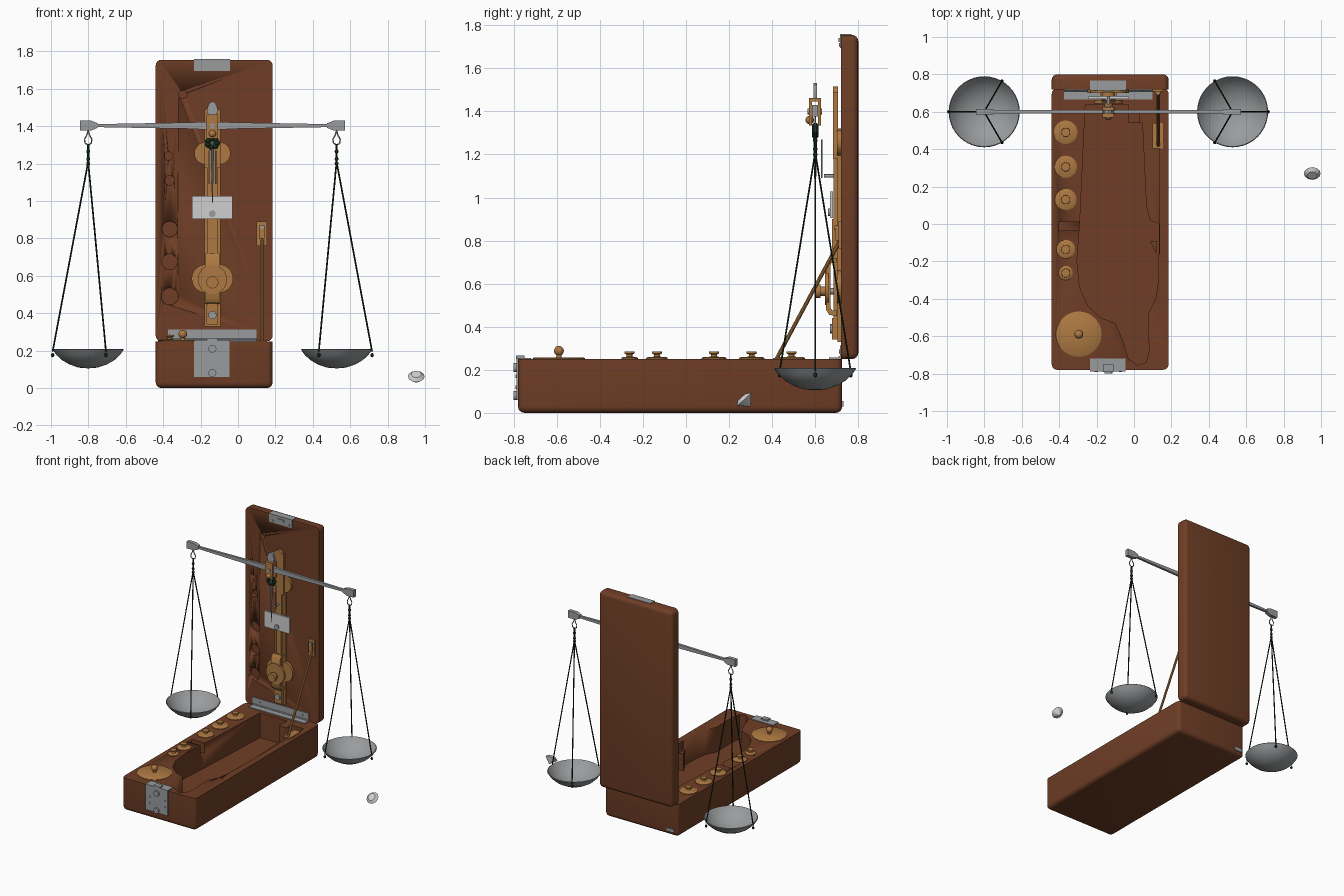
import bpy, bmesh, math
from mathutils import Matrix, Vector

cube = bpy.data.objects.get("Cube")
if cube:
    bpy.data.objects.remove(cube, do_unlink=True)


def material(name, r, g, b):
    m = bpy.data.materials.new(name)
    m.use_nodes = True
    m.diffuse_color = (r, g, b, 1)
    m.node_tree.nodes["Principled BSDF"].inputs["Base Color"].default_value = (r, g, b, 1)
    return m


wood = material("brown wood", 0.16, 0.048, 0.019)
brass = material("brass", 0.42, 0.19, 0.055)
steel = material("steel", 0.32, 0.33, 0.34)
ivory = material("pale plate", 0.62, 0.62, 0.62)
cord = material("dark green cord", 0.006, 0.022, 0.008)


def finish(name, bm, mat, angle=35):
    bmesh.ops.recalc_face_normals(bm, faces=bm.faces)
    me = bpy.data.meshes.new(name)
    bm.to_mesh(me)
    bm.free()
    me.materials.append(mat)
    me.shade_smooth()
    me.set_sharp_from_angle(angle=math.radians(angle))
    ob = bpy.data.objects.new(name, me)
    bpy.context.collection.objects.link(ob)
    return ob


def add_box(bm, x0, x1, y0, y1, z0, z1):
    m = Matrix.Translation(((x0 + x1) / 2, (y0 + y1) / 2, (z0 + z1) / 2))
    bmesh.ops.create_cube(bm, size=1, matrix=m @ Matrix.Diagonal((x1 - x0, y1 - y0, z1 - z0, 1)))


def box(name, mat, *bounds):
    bm = bmesh.new()
    add_box(bm, *bounds)
    return finish(name, bm, mat)


def rod(name, mat, points, r, r2=None, sides=10):
    """Round bar through the points, tapering from r to r2."""
    bm = bmesh.new()
    for a, b in zip(points, points[1:]):
        a, b = Vector(a), Vector(b)
        m = Matrix.Translation((a + b) / 2) @ (b - a).to_track_quat("Z", "Y").to_matrix().to_4x4()
        bmesh.ops.create_cone(bm, cap_ends=True, segments=sides, radius1=r,
                              radius2=r if r2 is None else r2, depth=(b - a).length, matrix=m)
    return finish(name, bm, mat)


def disc(name, mat, x, z, y0, y1, r):
    return rod(name, mat, [(x, y0, z), (x, y1, z)], r, sides=32)


def ball(name, mat, centre, r, stretch=1):
    bm = bmesh.new()
    bmesh.ops.create_uvsphere(bm, u_segments=16, v_segments=10, radius=r,
                              matrix=Matrix.Translation(centre) @ Matrix.Diagonal((1, 1, stretch, 1)))
    return finish(name, bm, mat)


def revolve(name, mat, profile, location, steps=40):
    bm = bmesh.new()
    vs = [bm.verts.new((r, 0, z)) for r, z in profile]
    es = [bm.edges.new(p) for p in zip(vs, vs[1:])]
    bmesh.ops.spin(bm, geom=vs + es, cent=(0, 0, 0), axis=(0, 0, 1), angle=math.tau, steps=steps)
    bmesh.ops.remove_doubles(bm, verts=bm.verts, dist=0.0002)
    bmesh.ops.translate(bm, verts=bm.verts, vec=location)
    return finish(name, bm, mat)


def prism(name, mat, outline, low, high, upright=False):
    """Extrude an outline along z, or along y when upright."""
    bm = bmesh.new()
    face = bm.faces.new([bm.verts.new((a, low, b) if upright else (a, b, low)) for a, b in outline])
    new = bmesh.ops.extrude_face_region(bm, geom=[face])["geom"]
    vec = (0, high - low, 0) if upright else (0, 0, high - low)
    bmesh.ops.translate(bm, verts=[v for v in new if isinstance(v, bmesh.types.BMVert)], vec=vec)
    return finish(name, bm, mat)


def rounded_case(name, bounds, is_open):
    bm = bmesh.new()
    add_box(bm, *bounds)
    edges = [e for e in bm.edges if not all(is_open(v.co) for v in e.verts)]
    bmesh.ops.bevel(bm, geom=edges, offset=0.03, segments=4, profile=0.5, affect="EDGES")
    return finish(name, bm, wood)


def cut(target, cutter):
    cutter.hide_render = True
    mod = target.modifiers.new("cut", "BOOLEAN")
    mod.object, mod.operation, mod.solver = cutter, "DIFFERENCE", "EXACT"
    bpy.context.view_layer.objects.active = target
    bpy.ops.object.modifier_apply(modifier=mod.name)
    bpy.data.objects.remove(cutter, do_unlink=True)


CX = -0.137   # centre line of the case
BY = 0.60     # plane of the beam and pans

# Case bottom with fitted recesses
base = rounded_case("case_base", (-0.44, 0.185, -0.78, 0.725, 0, 0.25), lambda c: c.z > 0.2)
recess = [(-0.26, 0.64), (-0.29, 0.0), (-0.305, -0.2), (-0.29, -0.34), (-0.245, -0.44),
          (-0.18, -0.5), (-0.1, -0.53), (-0.06, -0.62), (-0.03, -0.72), (0.02, -0.755),
          (0.065, -0.74), (0.08, -0.68), (0.075, -0.48), (0.115, -0.4), (0.13, -0.3),
          (0.135, 0.0), (0.085, 0.02), (0.065, 0.1), (0.045, 0.54), (-0.03, 0.54), (-0.03, 0.64)]
cut(base, prism("recess_cutter", wood, recess, 0.06, 0.3))
cut(base, box("ledge_cutter", wood, 0.03, 0.137, -0.16, 0.6, 0.19, 0.3))
cut(base, box("slot_cutter", wood, -0.4, -0.27, -0.035, 0.01, 0.17, 0.3))
prism("recess_wedge", wood, [(0.085, -0.09), (0.125, -0.09), (0.12, -0.16)], 0.05, 0.19)

# Lid standing open, with shallow clearance holes for the weights
lid = rounded_case("case_lid", (-0.44, 0.185, 0.72, 0.80, 0.25, 1.755), lambda c: c.y < 0.75)
for x, z, r in [(-0.295, 1.57, 0.022), (-0.372, 1.24, 0.022), (-0.365, 1.11, 0.026),
                (-0.365, 0.85, 0.042), (-0.365, 0.675, 0.042), (-0.365, 0.49, 0.045)]:
    cut(lid, disc("hole_cutter", wood, x, z, 0.70, 0.75, r))

# Hinge and lock fittings
box("hinge_lid_leaf", steel, -0.375, 0.10, 0.714, 0.722, 0.256, 0.312)
box("hinge_base_leaf", steel, -0.375, 0.10, 0.665, 0.722, 0.248, 0.257)
rod("hinge_pin", steel, [(-0.375, 0.715, 0.258), (0.10, 0.715, 0.258)], 0.007)
box("back_plate", steel, -0.41, -0.345, 0.72, 0.732, 0.03, 0.055)
box("lid_catch_face", steel, -0.235, -0.042, 0.714, 0.722, 1.695, 1.758)
box("lid_catch_top", steel, -0.235, -0.042, 0.714, 0.768, 1.752, 1.759)
box("lid_catch_slot", steel, -0.165, -0.11, 0.708, 0.715, 1.722, 1.74)
box("lock_face", steel, -0.235, -0.045, -0.788, -0.778, 0.06, 0.256)
box("lock_top", steel, -0.235, -0.045, -0.788, -0.72, 0.248, 0.256)
box("lock_tab", steel, -0.165, -0.11, -0.79, -0.75, 0.25, 0.266)
for z in (0.08, 0.21):
    disc("lock_button", steel, CX, z, -0.80, -0.78, 0.021)
for side in (-1, 1):
    for z in (0.12, 0.17):
        disc("lock_screw", steel, CX + side * 0.065, z, -0.792, -0.78, 0.008)
    disc("catch_screw", steel, CX + side * 0.07, 1.71, 0.71, 0.72, 0.008)
    disc("hinge_screw", steel, CX + side * 0.18, 0.285, 0.71, 0.72, 0.009)

# Set of brass weights
for y, r in [(0.49, 0.063), (0.305, 0.06), (0.13, 0.058), (-0.135, 0.05), (-0.262, 0.038)]:
    revolve("weight", brass, [(0, 0), (r, 0), (r, 0.008), (r * 0.85, 0.012), (0.014, 0.014),
                              (0.013, 0.024), (0.024, 0.029), (0.023, 0.037), (0, 0.038)], (-0.365, y, 0.247))
revolve("large_weight", brass, [(0, 0), (0.122, 0), (0.122, 0.006), (0.116, 0.01),
                                (0.013, 0.011), (0.011, 0.028), (0, 0.03)], (-0.295, -0.59, 0.247))
ball("large_weight_knob", brass, (-0.295, -0.59, 0.288), 0.023)

# Brass column on the lid
box("column_back", brass, -0.18, -0.094, 0.703, 0.722, 0.33, 1.32)
box("column_slide", brass, -0.165, -0.109, 0.685, 0.705, 0.34, 1.46)
box("column_head", brass, -0.18, -0.094, 0.683, 0.705, 1.18, 1.49)
disc("column_top", brass, CX, 1.48, 0.683, 0.705, 0.035)
for side in (-1, 1):
    disc("upper_lobe", brass, CX + side * 0.037, 1.255, 0.70, 0.722, 0.06)
    disc("lower_lobe", brass, CX + side * 0.035, 0.585, 0.70, 0.722, 0.076)
    box("slide_rail", brass, CX + side * 0.022 - 0.007, CX + side * 0.022 + 0.007, 0.678, 0.69, 0.72, 0.9)
bracket = [(0.70, 0.45), (0.665, 0.455), (0.65, 0.48), (0.65, 0.69), (0.67, 0.72), (0.70, 0.72),
           (0.70, 0.70), (0.675, 0.695), (0.67, 0.68), (0.67, 0.49), (0.68, 0.475), (0.70, 0.475)]
bow = prism("clamp_bracket", brass, [(-z, y) for y, z in bracket], -0.175, -0.099)
bow.rotation_euler = (0, math.pi / 2, 0)
for v in bow.data.vertices:      # lay the bow upright along the column
    v.co = Vector((-v.co.x, v.co.y, v.co.z)) @ Matrix(((0, 0, 1), (0, 1, 0), (1, 0, 0)))
bow.rotation_euler = (0, 0, 0)
disc("clamp_disc", brass, CX, 0.58, 0.645, 0.662, 0.078)
disc("clamp_knob", brass, CX, 0.565, 0.60, 0.625, 0.032)
disc("clamp_knob_collar", brass, CX, 0.565, 0.62, 0.648, 0.022)
disc("clamp_shaft", steel, CX, 0.565, 0.645, 0.71, 0.016)
box("foot_block", brass, -0.168, -0.106, 0.678, 0.705, 0.34, 0.44)
disc("foot_screw", steel, CX, 0.39, 0.668, 0.68, 0.022)

# Index plate and pointer
box("index_plate", ivory, -0.245, -0.03, 0.668, 0.682, 0.905, 1.027)
disc("index_screw", steel, CX, 0.932, 0.66, 0.67, 0.018)
disc("index_pin", steel, CX, 1.10, 0.64, 0.69, 0.008)
rod("pointer", steel, [(CX, BY, 1.34), (CX, BY, 0.99)], 0.011, 0.002)
for side in (-1, 1):
    x = CX + side * 0.018
    rod("pointer_guide", steel, [(x, 0.63, 1.27), (x, 0.63, 1.09)], 0.004)

# Beam, pivot and hanger
half = [(0.0, 1.424), (0.12, 1.42), (0.62, 1.411), (0.62, 1.395), (0.12, 1.386), (0.0, 1.38)]
beam = [(CX + x, z) for x, z in half] + [(CX - x, z) for x, z in half[-2:0:-1]]
prism("beam", steel, beam, BY - 0.009, BY + 0.009, upright=True)
for y in (BY - 0.023, BY + 0.019):
    box("hanger_cheek", brass, -0.168, -0.106, y - 0.007, y + 0.007, 1.335, 1.46)
box("hanger_cap", brass, -0.168, -0.106, BY - 0.03, BY + 0.026, 1.445, 1.462)
disc("pivot_pin", steel, CX, 1.40, BY - 0.036, BY + 0.032, 0.014)
ball("hanger_bead", brass, (CX, BY - 0.025, 1.36), 0.02)
prism("hanger_tip", steel, [(CX + a, b) for a, b in [(-0.022, 1.455), (-0.03, 1.49), (-0.017, 1.523),
      (0, 1.532), (0.017, 1.523), (0.03, 1.49), (0.022, 1.455)]], BY - 0.009, BY + 0.009, upright=True)
for i in range(7):
    a = i * math.tau / 7
    ball("cord_knot", cord, (CX + 0.026 * math.cos(a), BY, 1.31 + 0.022 * math.sin(a)), 0.016)

# Pans hanging from both beam ends
pan = [(0, 0.105), (0.05, 0.109), (0.1, 0.126), (0.14, 0.149), (0.17, 0.177), (0.19, 0.205)]
shell = pan + [(max(r - 0.004, 0), z + 0.004) for r, z in reversed(pan)]
for side in (-1, 1):
    x = CX + side * 0.664
    block = [(0.045, -0.027), (0.045, 0.027), (-0.015, 0.027), (-0.05, 0.013), (-0.05, -0.012), (-0.015, -0.027)]
    prism("beam_end", steel, [(x + side * a, 1.403 + b) for a, b in block], BY - 0.014, BY + 0.014, upright=True)
    loop = [(0, 1.378), (-0.008, 1.35), (-0.02, 1.33), (-0.016, 1.308), (0, 1.3),
            (0.016, 1.308), (0.02, 1.33), (0.008, 1.35), (0, 1.378)]
    rod("pan_hook", steel, [(x + a, BY, z) for a, z in loop], 0.0035, sides=6)
    rod("pan_cord_top", cord, [(x, BY, 1.305), (x, BY, 1.19)], 0.006, sides=8)
    for z in (1.2, 1.225, 1.265):
        ball("pan_cord_knot", cord, (x, BY, z), 0.01, 1.2)
    revolve("pan", steel, shell, (x, BY, 0))
    for turn in (0, 120, 240):
        a = math.radians(turn)
        rim = (x + side * 0.19 * math.cos(a), BY + 0.19 * math.sin(a), 0.195)
        rod("pan_cord", cord, [(x, BY, 1.21), rim], 0.0045, sides=6)
        ball("pan_cord_bead", cord, (rim[0], rim[1], 0.176), 0.009, 1.3)

# Folding stay on the left side
box("stay_lid_plate", brass, 0.10, 0.155, 0.708, 0.722, 0.76, 0.89)
box("stay_block", brass, 0.112, 0.143, 0.695, 0.71, 0.80, 0.87)
disc("stay_screw", steel, 0.128, 0.86, 0.69, 0.70, 0.011)
box("stay_base_plate", brass, 0.10, 0.155, 0.405, 0.54, 0.247, 0.255)
rod("stay_bar", brass, [(0.13, 0.42, 0.25), (0.13, 0.715, 0.80)], 0.009)

# Faceted loose stone lying on its side
bm = bmesh.new()
for depth, r1, r2, z in [(0.016, 0.045, 0.027, 0.008), (0.044, 0, 0.045, -0.022)]:
    bmesh.ops.create_cone(bm, cap_ends=True, segments=12, radius1=r1, radius2=r2, depth=depth,
                          matrix=Matrix.Translation((0, 0, z)))
bmesh.ops.transform(bm, verts=bm.verts,
                    matrix=Matrix.Translation((0.953, 0.27, 0.062)) @ Matrix.Rotation(math.radians(42), 4, "X"))
finish("loose_stone", bm, ivory, 5)
